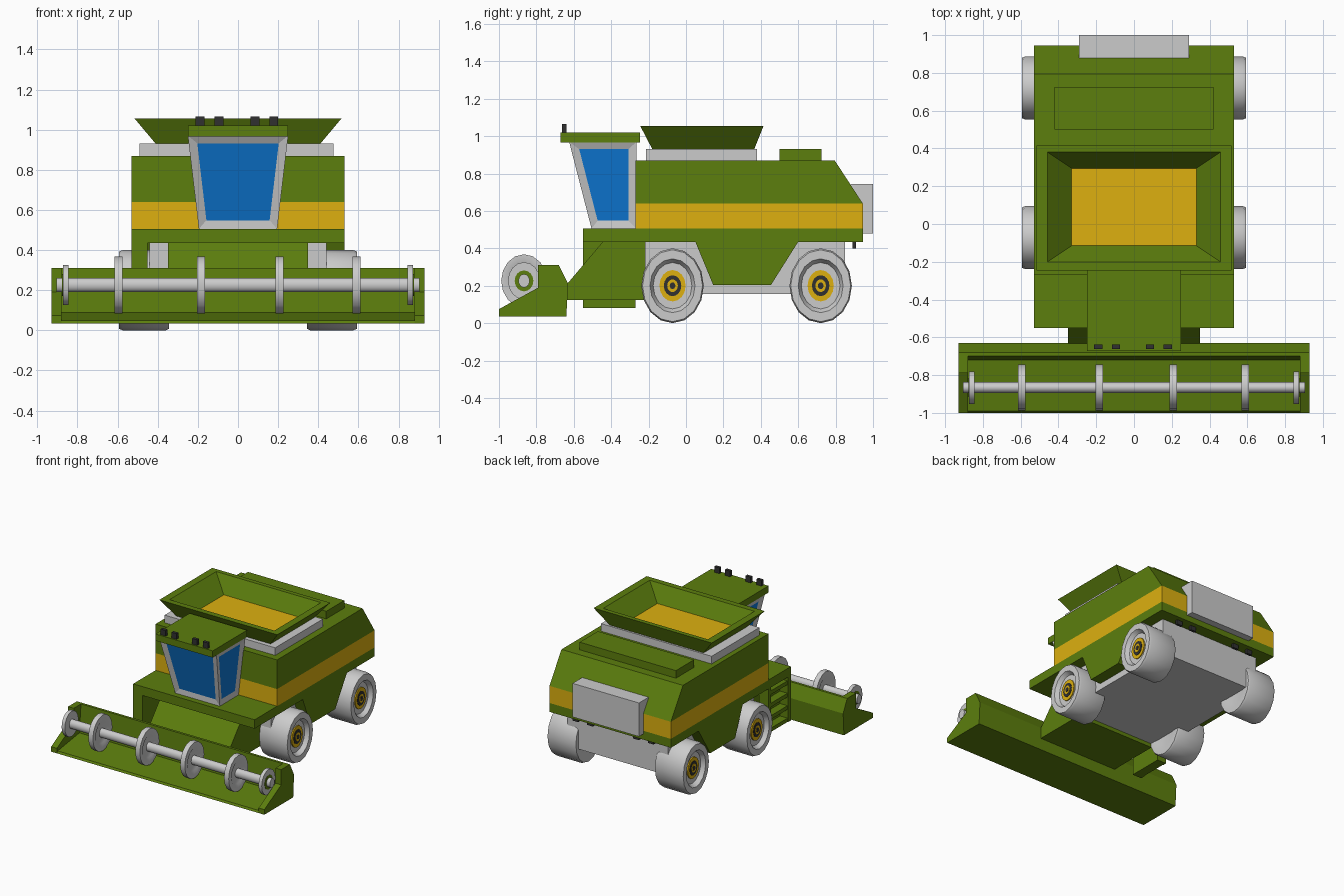
import bpy, bmesh
from math import sin, cos, pi, radians

if "Cube" in bpy.data.objects:
    bpy.data.objects.remove(bpy.data.objects["Cube"])


def material(name, rgb):
    m = bpy.data.materials.new(name)
    m.diffuse_color = (*rgb, 1)
    m.use_nodes = True
    m.node_tree.nodes["Principled BSDF"].inputs["Base Color"].default_value = m.diffuse_color
    return m


GREEN = material("green", (0.107, 0.209, 0.004))
YELLOW = material("yellow", (0.723, 0.434, 0.005))
BLUE = material("blue_glass", (0.004, 0.188, 0.658))
BLACK = material("black", (0.03, 0.03, 0.03))


def loft(name, rings, mat=None, edit=None):
    """Closed skin through rings of points, capped at both ends."""
    bm = bmesh.new()
    loops = [[bm.verts.new(p) for p in ring] for ring in rings]
    n = len(loops[0])
    for a, b in zip(loops, loops[1:]):
        for i in range(n):
            j = (i + 1) % n
            bm.faces.new((a[i], a[j], b[j], b[i]))
    bm.faces.new(loops[0])
    bm.faces.new(loops[-1])
    bmesh.ops.recalc_face_normals(bm, faces=bm.faces)
    if edit:
        edit(bm)
    me = bpy.data.meshes.new(name)
    bm.to_mesh(me)
    bm.free()
    ob = bpy.data.objects.new(name, me)
    bpy.context.collection.objects.link(ob)
    if mat:
        me.materials.append(mat)
    return ob


def prism(name, profile, x0, x1, mat=None):
    """Side profile (y, z) extruded along x."""
    return loft(name, [[(x, y, z) for y, z in profile] for x in (x0, x1)], mat)


def box(name, x0, x1, y0, y1, z0, z1, mat=None):
    return prism(name, [(y0, z0), (y1, z0), (y1, z1), (y0, z1)], x0, x1, mat)


def rects(*specs):
    """Horizontal rectangles given as half width, front, back, height."""
    return [[(-x, a, z), (x, a, z), (x, b, z), (-x, b, z)] for x, a, b, z in specs]


def lathe(name, profile, cy, cz, ry, rz, mat=None, segs=16):
    """Profile (x, radius factor) turned about an x axis with an oval section."""
    rings = [[(x, cy + r * ry * sin(2 * pi * i / segs), cz + r * rz * cos(2 * pi * i / segs))
              for i in range(segs)] for x, r in profile]
    ob = loft(name, rings, mat)
    bpy.ops.object.select_all(action='DESELECT')
    ob.select_set(True)
    bpy.context.view_layer.objects.active = ob
    bpy.ops.object.shade_smooth_by_angle(angle=radians(35))
    return ob


# Body: platform, stripe and upper housing with sloped rear
box("platform", -0.53, 0.53, -0.55, 0.945, 0.435, 0.505, GREEN)
box("body_stripe", -0.53, 0.53, -0.27, 0.945, 0.505, 0.64, YELLOW)
prism("upper_body", [(-0.27, 0.64), (0.945, 0.64), (0.795, 0.87), (-0.27, 0.87)], -0.53, 0.53, GREEN)
box("engine_cover", -0.42, 0.42, 0.5, 0.725, 0.87, 0.93, GREEN)
box("rear_hood", -0.29, 0.29, 0.88, 1.0, 0.48, 0.745)
box("chassis", -0.44, 0.44, -0.22, 0.85, 0.155, 0.435)
for x in (-0.33, -0.2, 0.2, 0.33):
    box("rear_light", x - 0.025, x + 0.025, 0.89, 0.91, 0.4, 0.435, BLACK)

# Grain tank
box("tank_base", -0.49, 0.475, -0.215, 0.38, 0.87, 0.93)
loft("grain_tank", rects((0.41, -0.18, 0.365, 0.93), (0.515, -0.245, 0.415, 1.055),
                         (0.457, -0.2, 0.38, 1.055), (0.33, -0.115, 0.295, 0.935)), GREEN)
box("grain", -0.33, 0.33, -0.115, 0.295, 0.931, 0.938, YELLOW)


# Cab with recessed windows on the front and sides
def cut_windows(bm):
    bm.faces.ensure_lookup_table()
    panes = [f for f in bm.faces if abs(f.normal.z) < 0.7 and f.normal.y < 0.5]
    bmesh.ops.inset_individual(bm, faces=panes, thickness=0.042, depth=-0.012, use_even_offset=True)
    for f in panes:
        f.material_index = 1


cab = loft("cab", rects((0.195, -0.505, -0.265, 0.505), (0.25, -0.625, -0.265, 0.97)), None, cut_windows)
cab.data.materials.append(None)
cab.data.materials.append(BLUE)
box("cab_roof", -0.25, 0.25, -0.672, -0.245, 0.967, 1.02, GREEN)
for x in (-0.19, -0.095, 0.085, 0.178):
    box("roof_light", x - 0.022, x + 0.022, -0.662, -0.638, 1.02, 1.065, BLACK)

# Feeder house
prism("feeder_house", [(-0.635, 0.125), (-0.22, 0.125), (-0.22, 0.435), (-0.445, 0.435), (-0.635, 0.21)],
      -0.35, 0.35, GREEN)

# Ladder on the left side
for y in (-0.55, -0.305):
    box("ladder_post", -0.53, -0.45, y, y + 0.035, 0.08, 0.435, GREEN)
for i in range(4):
    z = 0.08 + 0.098 * i
    box("ladder_step", -0.525, -0.45, -0.515, -0.305, z, z + 0.03, GREEN)
box("ladder_back", -0.46, -0.45, -0.52, -0.3, 0.08, 0.435, GREEN)

# Header trough and end plates
prism("header_trough", [(-1.0, 0.035), (-0.64, 0.035), (-0.63, 0.21), (-0.68, 0.31), (-0.70, 0.31),
                        (-0.72, 0.09), (-0.99, 0.05)], -0.89, 0.89, GREEN)
for s in (-1, 1):
    prism("header_end", [(-1.0, 0.035), (-0.64, 0.035), (-0.63, 0.21), (-0.68, 0.31), (-0.79, 0.31),
                         (-0.79, 0.19), (-1.0, 0.075)], s * 0.88, s * 0.93, GREEN)

# Reel: shaft and oval discs
RY, RZ = -0.866, 0.226
lathe("reel_shaft", [(-0.905, 1), (0.905, 1)], RY, RZ, 0.03, 0.036)
for x in (-0.595, -0.185, 0.207, 0.59):
    lathe("reel_disc", [(x - 0.012, 0.6), (x - 0.02, 0.7), (x - 0.02, 1), (x + 0.02, 1),
                        (x + 0.02, 0.7), (x + 0.012, 0.6)], RY, RZ, 0.122, 0.142)
for s in (-1, 1):
    lathe("reel_end_disc", [(s * 0.845, 1), (s * 0.873, 1)], RY, RZ, 0.086, 0.1)
    lathe("reel_end_hub", [(s * 0.85, 1), (s * 0.876, 1)], RY, RZ, 0.05, 0.056, GREEN)

# Wheels with dished hubs, and side skirts between them
for s in (-1, 1):
    for y in (-0.072, 0.72):
        def turn(name, mat, *profile):
            lathe(name, [(s * x, r) for x, r in profile], y, 0.2, 0.167, 0.2, mat)

        turn("tyre", None, (0.35, 0.6), (0.345, 0.72), (0.345, 0.96), (0.36, 1), (0.575, 1),
             (0.592, 0.96), (0.592, 0.72), (0.56, 0.62), (0.56, 0.4))
        turn("rim_ring", YELLOW, (0.55, 0.42), (0.568, 0.42))
        turn("hub_recess", BLACK, (0.55, 0.28), (0.571, 0.28))
        turn("hub_ring", YELLOW, (0.55, 0.17), (0.574, 0.17))
        turn("hub_cap", BLACK, (0.55, 0.09), (0.577, 0.09))
    prism("side_skirt", [(0.05, 0.435), (0.145, 0.205), (0.455, 0.205), (0.6, 0.435)],
          s * 0.43, s * 0.53, GREEN)
